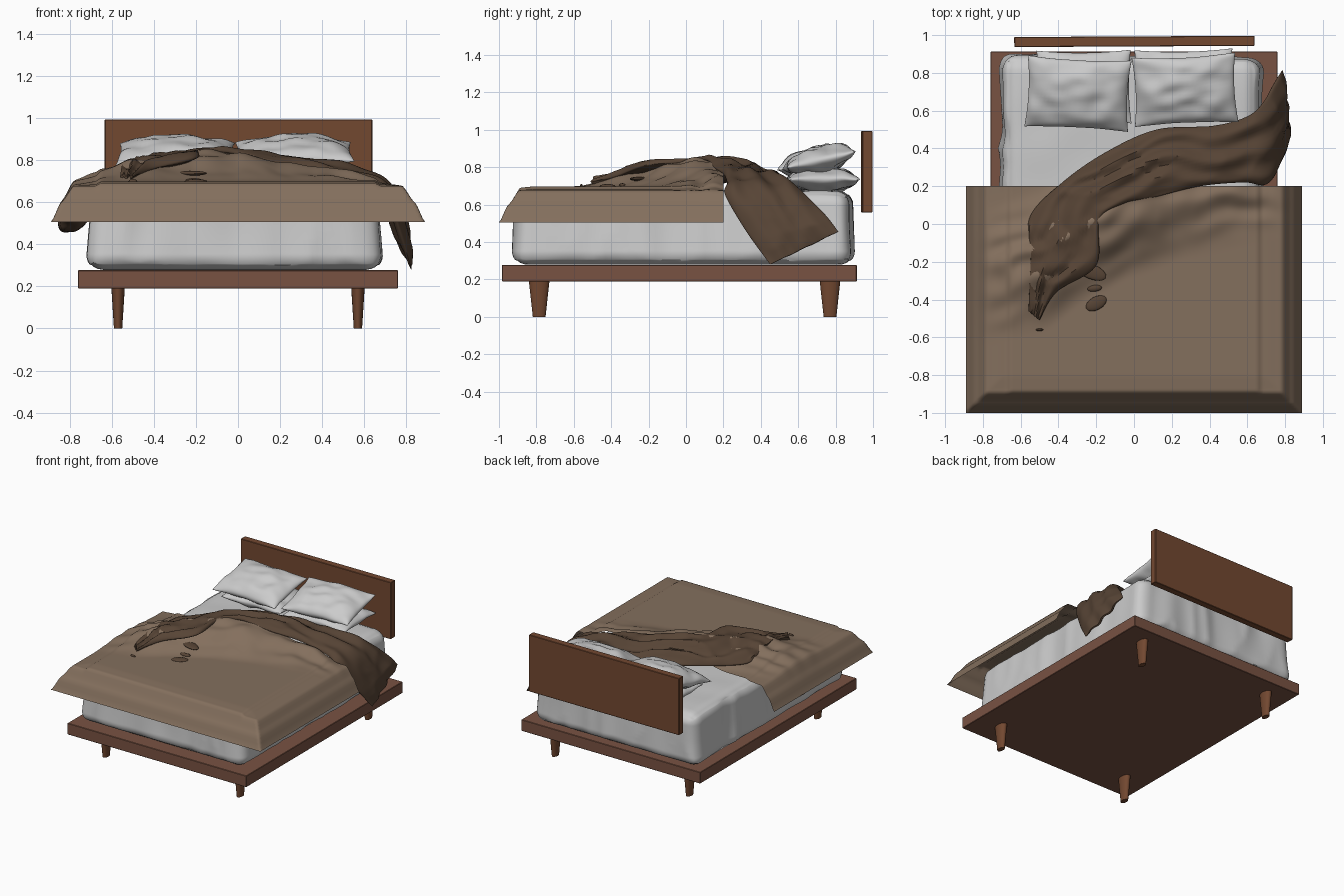
import bpy, bmesh, math
from mathutils import Vector, Matrix, noise

if "Cube" in bpy.data.objects:
    bpy.data.objects.remove(bpy.data.objects["Cube"])


def material(name, rgb):
    m = bpy.data.materials.new(name)
    m.diffuse_color = (*rgb, 1)
    m.use_nodes = True
    m.node_tree.nodes["Principled BSDF"].inputs["Base Color"].default_value = m.diffuse_color
    return m


WOOD = material("walnut wood", (0.17, 0.065, 0.03))
FRAME = material("frame wood", (0.19, 0.085, 0.055))
THROW = material("light brown cloth", (0.23, 0.16, 0.11))
DUVET = material("dark brown cloth", (0.095, 0.058, 0.036))


def finish(name, bm, mat=None, smooth=None):
    bmesh.ops.recalc_face_normals(bm, faces=bm.faces)
    me = bpy.data.meshes.new(name)
    bm.to_mesh(me)
    bm.free()
    ob = bpy.data.objects.new(name, me)
    bpy.context.collection.objects.link(ob)
    if mat:
        me.materials.append(mat)
    if smooth:
        bpy.context.view_layer.objects.active = ob
        ob.select_set(True)
        bpy.ops.object.shade_smooth_by_angle(angle=math.radians(smooth))
        ob.select_set(False)
    return ob


def box(name, lo, hi, mat, bevel=0.003, turn=0):
    bm = bmesh.new()
    lo, hi = Vector(lo), Vector(hi)
    bmesh.ops.create_cube(bm, size=1, matrix=Matrix.Diagonal((*(hi - lo), 1)))
    bmesh.ops.bevel(bm, geom=bm.edges[:], offset=bevel, segments=1, affect='EDGES')
    bm.transform(Matrix.Translation((lo + hi) / 2) @ Matrix.Rotation(turn, 4, 'Z'))
    return finish(name, bm, mat)


def grid(name, nu, nv, fn, mat=None, wrap=False, smooth=50, caps=False):
    """Surface from fn(i, j); wrap closes it in the second direction."""
    bm = bmesh.new()
    v = [[bm.verts.new(fn(i, j)) for j in range(nv)] for i in range(nu)]
    for i in range(nu - 1):
        for j in range(nv if wrap else nv - 1):
            k = (j + 1) % nv
            bm.faces.new((v[i][j], v[i + 1][j], v[i + 1][k], v[i][k]))
    if caps:
        bm.faces.new(v[0])
        bm.faces.new(v[-1])
    return finish(name, bm, mat, smooth)


def wob(x, y, z=0.0, f=4.0):
    return noise.noise(Vector((x * f, y * f, z * f)))


def ease(t):
    t = min(1, max(0, t))
    return t * t * (3 - 2 * t)


def interp(pts, x):
    if x <= pts[0][0]:
        return pts[0][1]
    for (a, p), (b, q) in zip(pts, pts[1:]):
        if x <= b:
            return p + (q - p) * (ease((x - a) / (b - a)) + (x - a) / (b - a)) / 2
    return pts[-1][1]


# bed frame, headboard and tapered legs
box("platform", (-0.76, -0.985, 0.19), (0.76, 0.913, 0.277), FRAME)
box("headboard", (-0.634, 0.94, 0.557), (0.638, 0.993, 0.993), WOOD, turn=0.005)
for sx in (-1, 1):
    for y in (-0.785, 0.77):
        bm = bmesh.new()
        bmesh.ops.create_cone(bm, cap_ends=True, segments=20, radius1=0.034, radius2=0.055, depth=0.192)
        bm.transform(Matrix.Translation((sx * 0.57, y, 0.096)) @ Matrix.Diagonal((0.58, 1, 1, 1)))
        finish("leg", bm, WOOD, 40)

# mattress: rounded box, flared at the foot, with creased sides
bm = bmesh.new()
bmesh.ops.create_cube(bm, size=2)
bmesh.ops.subdivide_edges(bm, edges=bm.edges[:], cuts=54, use_grid_fill=True)
half, r = Vector((0.667, 0.895, 0.197)), 0.075
for v in bm.verts:
    p = Vector([c * h for c, h in zip(v.co, half)])
    core = Vector([max(-h + r, min(h - r, c)) for c, h in zip(p, half)])
    d = p - core
    if d.length > 1e-6:
        p = core + d.normalized() * min(r, max(abs(c) for c in d))
    low = 0.5 - v.co.z * 0.5
    crease = 0.03 * (0.5 - 1.6 * abs(wob(p.x, p.y, p.z * 0.3, 5))) * (1 if abs(v.co.z) < 0.98 else 0.25)
    s = 1 + crease + 0.05 * low
    v.co = Vector((p.x * s - 0.016, p.y * (1 + crease * 0.8 + 0.015 * low) - 0.014,
                   p.z + 0.476 + 0.008 * wob(p.x, p.y, 1, 4) * (1 - low)))
finish("mattress", bm, None, 35)


# pillows: plump cushions with pointed corners
def pillow(name, cx, cy, cz, a, b, h, tilt, turn, seed):
    n = 30
    m = Matrix.Translation((cx, cy, cz)) @ Matrix.Rotation(turn, 4, 'Z') @ Matrix.Rotation(tilt, 4, 'X')
    bm = bmesh.new()
    for side in (-1, 1):
        rows = []
        for i in range(n + 1):
            row = []
            for j in range(n + 1):
                u, w = -math.cos(math.pi * i / n), -math.cos(math.pi * j / n)
                t = max(0, (1 - u * u) * (1 - w * w)) ** 0.5
                z = side * h * t * (1 + 0.35 * wob(u, w, seed + side, 2.4)) + 0.014 * wob(u, w, seed, 1.7)
                row.append(bm.verts.new(m @ Vector((a * u * (1 - 0.05 * (1 - w * w)),
                                                    b * w * (1 - 0.07 * (1 - u * u)), z))))
            rows.append(row)
        for i in range(n):
            for j in range(n):
                bm.faces.new((rows[i][j], rows[i + 1][j], rows[i + 1][j + 1], rows[i][j + 1]))
    bmesh.ops.remove_doubles(bm, verts=bm.verts, dist=1e-4)
    finish(name, bm, None, 60)


pillow("lower_pillow_left", -0.265, 0.725, 0.735, 0.25, 0.195, 0.066, 0.0, 0.01, 1)
pillow("lower_pillow_right", 0.265, 0.73, 0.735, 0.26, 0.195, 0.066, 0.0, 0.02, 4)
pillow("upper_pillow_left", -0.297, 0.69, 0.833, 0.275, 0.195, 0.074, 0.25, -0.05, 7)
pillow("upper_pillow_right", 0.27, 0.71, 0.838, 0.275, 0.19, 0.074, 0.25, 0.05, 11)

# throw blanket: drooping sheet over the rumpled duvet
EDGE = [(0, 0.505), (0.05, 0.6), (0.11, 0.677), (0.2, 0.684)]
RISE = [(-0.86, 0), (-0.75, 0.03), (-0.6, 0.065), (-0.5, 0.10), (-0.35, 0.125), (-0.15, 0.145),
        (0.02, 0.14), (0.2, 0.10), (0.4, 0.065), (0.6, 0.025), (0.72, 0.0)]
RIDGE = [(-0.8, -0.27), (-0.5, -0.2), (-0.2, 0.0), (0.0, 0.1), (0.3, 0.2), (0.7, 0.28)]


def sheet_z(x, y):
    z = interp(EDGE, min(0.89 - abs(x), y + 1))
    z += 0.014 * ease((min(0.66 - abs(x), y + 0.89) + 0.02) / 0.03)
    s = y - interp(RIDGE, x)
    m = ease(1 + s / 0.38) if s < 0 else ease(1 - s / 0.42)
    folds = 0.012 * math.sin(s * 42 + 3 * wob(x, y, 2, 3)) + 0.024 * wob(x, y, 5, 8)
    return z + interp(RISE, x) * m + folds * m * ease((0.85 - abs(x)) / 0.2)


NX, NY = 150, 110
grid("throw_blanket", NX, NY, lambda i, j: (lambda x, y: (x, y, sheet_z(x, y)))(
    -0.89 + 1.78 * i / (NX - 1), -1 + 1.2 * j / (NY - 1)), THROW)

# duvet: padded ribbon, lower edge and upper edge at each station
STATIONS = [
    ((-0.50, -0.51, 0.72), (-0.56, -0.46, 0.71)),
    ((-0.41, -0.36, 0.76), (-0.55, -0.17, 0.74)),
    ((-0.20, -0.22, 0.81), (-0.55, 0.04, 0.73)),
    ((-0.18, 0.02, 0.83), (-0.38, 0.22, 0.73)),
    ((-0.05, 0.11, 0.84), (-0.15, 0.38, 0.74)),
    ((0.10, 0.14, 0.81), (0.12, 0.50, 0.74)),
    ((0.35, 0.20, 0.765), (0.42, 0.52, 0.73)),
    ((0.58, 0.22, 0.71), (0.60, 0.57, 0.71)),
    ((0.70, 0.21, 0.65), (0.69, 0.65, 0.64)),
    ((0.77, 0.32, 0.46), (0.75, 0.75, 0.54)),
    ((0.825, 0.45, 0.28), (0.785, 0.815, 0.455))]


def spline(k, t):
    pts = [Vector(s[k]) for s in STATIONS]
    i = min(int(t), len(pts) - 2)
    f = t - i
    a, b, c, d = (pts[max(0, min(len(pts) - 1, i + o))] for o in (-1, 0, 1, 2))
    return 0.5 * (2 * b + (c - a) * f + (2 * a - 5 * b + 4 * c - d) * f * f + (3 * b - a - 3 * c + d) * f ** 3)


NU, NV = 130, 56


def duvet_point(i, j):
    t = 10 * i / (NU - 1)
    ang = 2 * math.pi * j / NV
    v = (1 - math.cos(ang)) / 2
    hang = ease((t - 7) / 2)
    p = spline(0, t).lerp(spline(1, t), v)
    up = Vector((hang, 0, 1 - 0.8 * hang)).normalized()
    thick = 0.038 * min(1, 0.25 + t, (10.15 - t) * 1.2)
    fold = 1 - 2.2 * abs(wob(p.x - p.y * 0.5, p.y * 1.6, p.z, 5))
    ripple = (0.015 * math.sin(v * 17 + 4 * wob(p.x, p.y, 3, 3)) + 0.02 * fold - 0.004) * abs(math.sin(ang))
    p = p + up * (thick * math.sin(ang) + ripple * (1 - 0.5 * hang))
    if math.sin(ang) > 0.25 and p.y < 0.21 and t < 8:
        p.z = max(p.z, sheet_z(p.x, p.y) + 0.003 + 0.03 * wob(p.x, p.y, 8, 8))
    return p


grid("duvet", NU, NV, duvet_point, DUVET, wrap=True, caps=True, smooth=40)

# tucked duvet end showing below the throw on the left side
bm = bmesh.new()
bmesh.ops.create_uvsphere(bm, u_segments=32, v_segments=20, radius=1)
for v in bm.verts:
    k = 1 + 0.22 * wob(*v.co, 1.6)
    v.co = Vector((v.co.x * 0.085 * k - 0.765, v.co.y * 0.28 * k - 0.27,
                   v.co.z * 0.07 * k + 0.54 + 0.042 * v.co.x))
finish("duvet_left_end", bm, DUVET, 60)

# small duvet folds poking through the throw
for x, y, a, b, turn in ((-0.2, -0.42, 0.06, 0.035, 0.5), (-0.21, -0.34, 0.04, 0.018, 0.1),
                         (-0.23, -0.25, 0.09, 0.04, -0.4), (-0.5, -0.56, 0.02, 0.007, 0.0)):
    bm = bmesh.new()
    bmesh.ops.create_uvsphere(bm, u_segments=16, v_segments=10, radius=1)
    bm.transform(Matrix.Translation((x, y, sheet_z(x, y))) @ Matrix.Rotation(turn, 4, 'Z')
                 @ Matrix.Diagonal((a, b, 0.012, 1)))
    finish("duvet_fold", bm, DUVET, 60)
